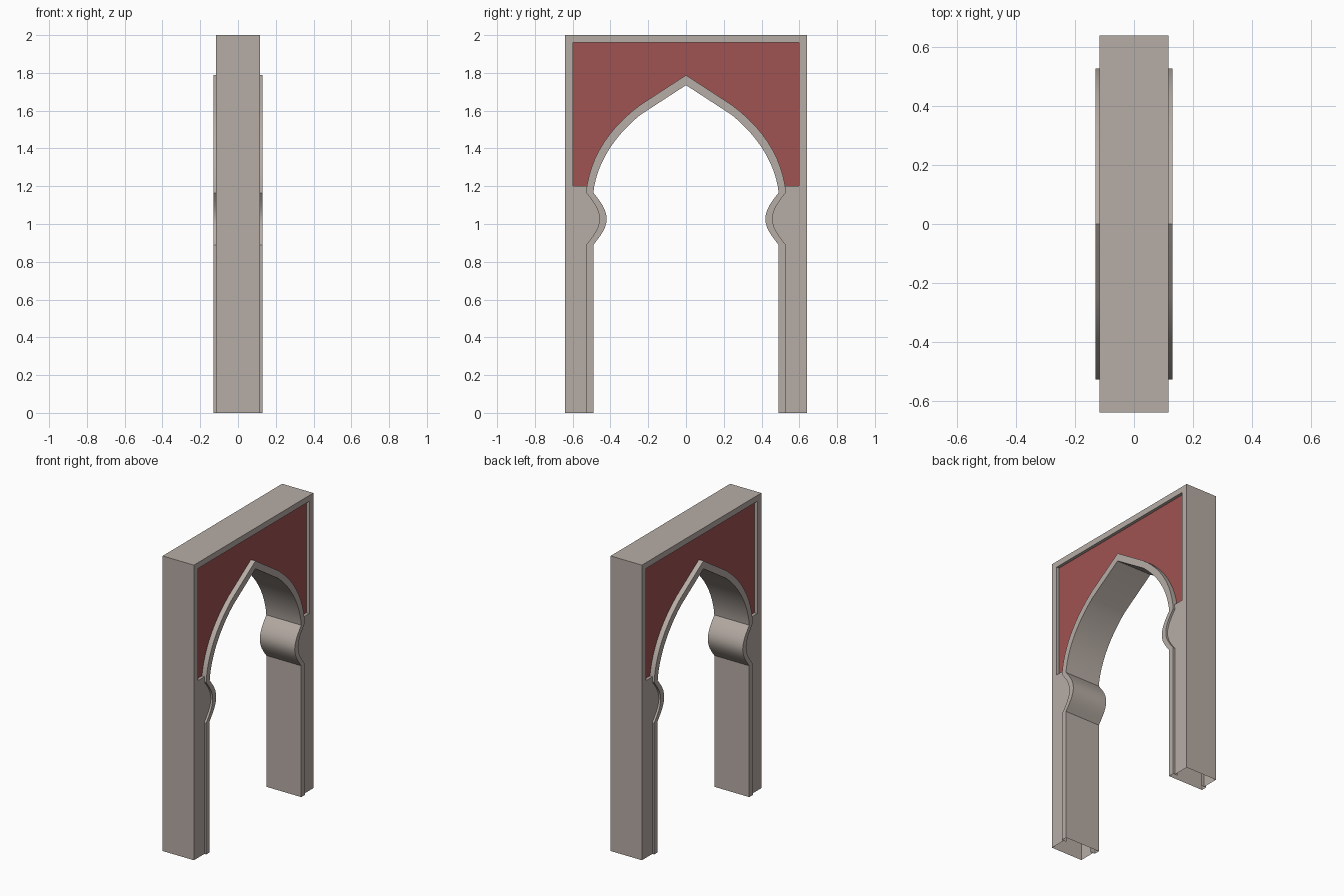
import bpy, bmesh, math
from mathutils import Vector

cube = bpy.data.objects.get("Cube")
if cube:
    bpy.data.objects.remove(cube)


def material(name, colour):
    m = bpy.data.materials.new(name)
    m.use_nodes = True
    m.diffuse_color = colour
    bsdf = next(n for n in m.node_tree.nodes if n.type == 'BSDF_PRINCIPLED')
    bsdf.inputs["Base Color"].default_value = colour
    return m


stone = material("warm_stone", (0.47, 0.415, 0.375, 1))
red = material("faded_red", (0.35, 0.085, 0.085, 1))

# Half depths of the layers, and main heights and widths
TRIM, WALL, RECESS = 0.131, 0.117, 0.097
SIDE, TOP = 0.64, 2.0
PANEL_SIDE, PANEL_TOP, PANEL_BASE = 0.597, 1.96, 1.2
LOBE_LOW, LOBE_HIGH = 0.89, 1.165


def half_arch(jamb, spring, control, shoulder, apex):
    """Half opening outline (y, z): jamb, rounded lobe, curved arch, point."""
    pts = [(jamb, 0)]
    for i in range(13):
        t = i / 12
        pts.append((jamb - 0.07 * math.sin(math.pi * t),
                    LOBE_LOW + t * (LOBE_HIGH - LOBE_LOW)))
    for i in range(11):
        t = i / 10
        pts.append(tuple((1 - t) ** 2 * a + 2 * t * (1 - t) * b + t * t * c
                         for a, b, c in zip((spring, PANEL_BASE), control, shoulder)))
    pts.append((0, apex))
    return pts


inner = half_arch(0.49, 0.486, (0.445, 1.41), (0.243, 1.577), 1.735)
outer = half_arch(0.528, 0.525, (0.485, 1.45), (0.243, 1.63), 1.788)
arch_start = 14  # index of the point level with the panel base


def build(name, mat, faces):
    """One quarter, from (corners, outward direction), mirrored in x and y."""
    bm = bmesh.new()
    for corners, outward in faces:
        f = bm.faces.new([bm.verts.new(c) for c in corners])
        f.normal_update()
        if f.normal.dot(Vector(outward)) < 0:
            f.normal_flip()
    bmesh.ops.remove_doubles(bm, verts=bm.verts[:], dist=0.0001)
    mesh = bpy.data.meshes.new(name)
    bm.to_mesh(mesh)
    bm.free()
    mesh.materials.append(mat)
    mesh.shade_smooth()
    mesh.set_sharp_from_angle(angle=math.radians(30))
    ob = bpy.data.objects.new(name, mesh)
    bpy.context.collection.objects.link(ob)
    mod = ob.modifiers.new("Mirror", 'MIRROR')
    mod.use_axis = (True, True, False)
    mod.use_mirror_merge = False
    return ob


def flat(x, pts):
    return [(x, y, z) for y, z in pts], (1, 0, 0)


def across(a, b, x0, x1, outward):
    return [(x0, *a), (x1, *a), (x1, *b), (x0, *b)], outward


# Raised trim around the opening, including the underside of the arch
trim = []
for i in range(len(inner) - 1):
    a, b, c, d = inner[i], inner[i + 1], outer[i + 1], outer[i]
    dy, dz = b[0] - a[0], b[1] - a[1]
    ey, ez = c[0] - d[0], c[1] - d[1]
    trim.append(across(a, b, 0, TRIM, (0, -dz, dy)))
    trim.append(flat(TRIM, [a, b, c, d]))
    trim.append(across(d, c, RECESS, TRIM, (0, ez, -ey)))
build("arch_trim", stone, trim)

# Wall: legs, border around the panel, recess edges, outer sides and top
wall = []
for i in range(arch_start):
    a, b = outer[i], outer[i + 1]
    wall.append(flat(WALL, [a, (SIDE, a[1]), (SIDE, b[1]), b]))
corner, panel_corner = (SIDE, TOP), (PANEL_SIDE, PANEL_TOP)
panel_low = (PANEL_SIDE, PANEL_BASE)
wall += [
    flat(WALL, [panel_low, (SIDE, PANEL_BASE), corner, panel_corner]),
    flat(WALL, [(0, PANEL_TOP), panel_corner, corner, (0, TOP)]),
    across(outer[arch_start], panel_low, RECESS, WALL, (0, 0, 1)),
    across(panel_low, panel_corner, RECESS, WALL, (0, -1, 0)),
    across(panel_corner, (0, PANEL_TOP), RECESS, WALL, (0, 0, -1)),
    across((SIDE, 0), corner, 0, WALL, (0, 1, 0)),
    across(corner, (0, TOP), 0, WALL, (0, 0, 1)),
]
build("wall_frame", stone, wall)

# Recessed panel above the arch
build("spandrel_panel", red,
      [flat(RECESS, outer[arch_start:] + [(0, PANEL_TOP), panel_corner, panel_low])])
